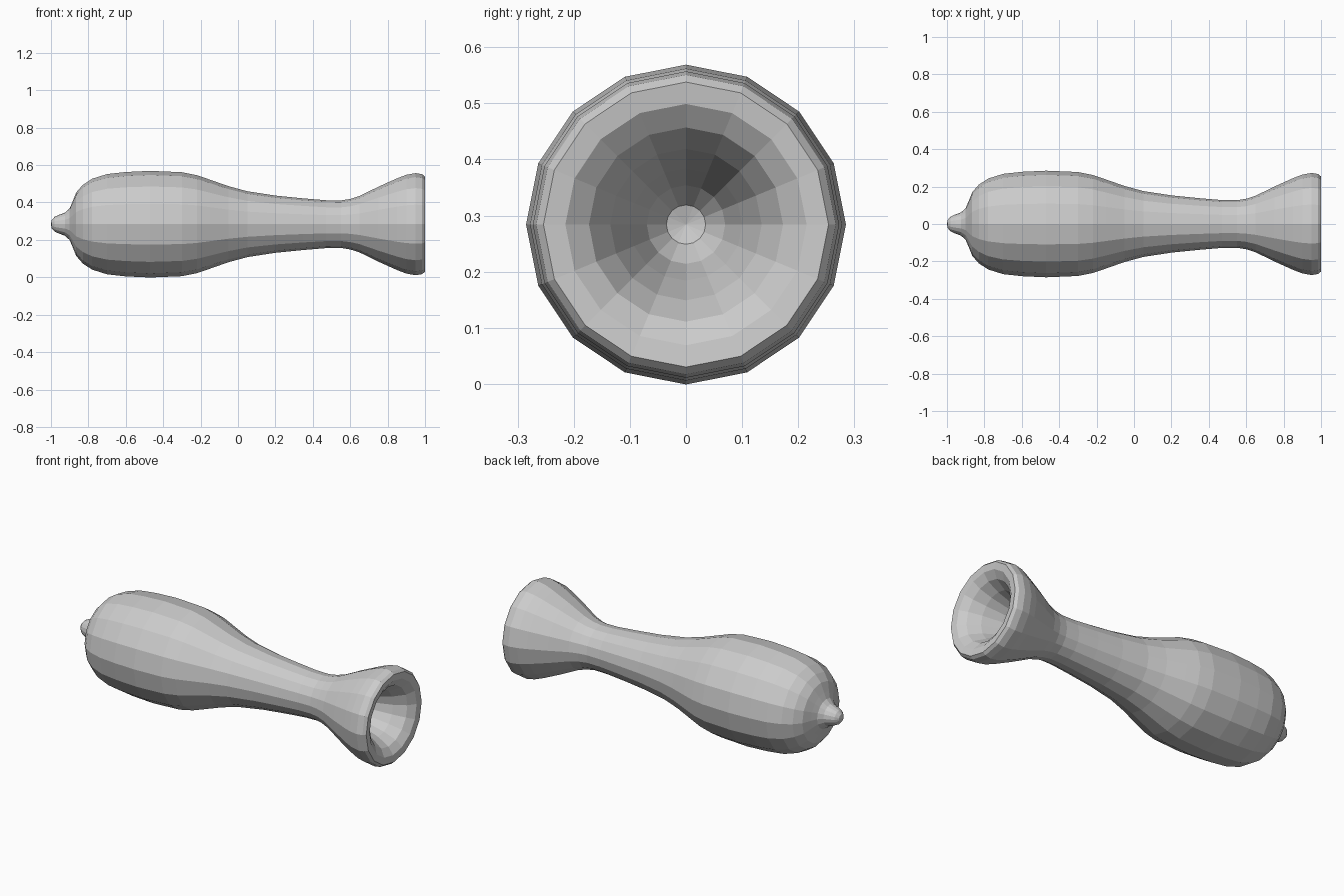
import bpy, bmesh
from math import sin, cos, pi

SIDES = 16
AXIS_Z = 0.284

# Half profile (x, radius): pointed tip, bulb, waist, flared mouth
outer = [(-1.0, 0), (-0.996, 0.022), (-0.98, 0.04), (-0.955, 0.051), (-0.925, 0.062),
         (-0.90, 0.085), (-0.885, 0.12), (-0.865, 0.17), (-0.83, 0.21), (-0.78, 0.243),
         (-0.70, 0.268), (-0.60, 0.279), (-0.47, 0.285), (-0.30, 0.278), (-0.22, 0.262),
         (-0.15, 0.238), (-0.05, 0.203), (0.05, 0.176), (0.20, 0.153), (0.35, 0.138),
         (0.47, 0.128), (0.55, 0.127), (0.60, 0.135), (0.65, 0.151), (0.75, 0.200),
         (0.85, 0.245), (0.90, 0.264), (0.95, 0.273), (0.985, 0.267), (1.0, 0.254)]
# Rounded lip and hollow cone inside the mouth
inner = [(0.995, 0.215), (0.965, 0.173), (0.90, 0.135), (0.80, 0.10),
         (0.70, 0.07), (0.65, 0.035), (0.64, 0)]


def lathe(name, profile):
    bm = bmesh.new()
    rings = []
    for x, r in profile:
        n = SIDES if r else 1
        rings.append([bm.verts.new((x, r * sin(2 * pi * i / SIDES),
                                    AXIS_Z + r * cos(2 * pi * i / SIDES))) for i in range(n)])
    for a, b in zip(rings, rings[1:]):
        for i in range(SIDES):
            j = (i + 1) % SIDES
            quad = [a[i % len(a)], a[j % len(a)], b[j % len(b)], b[i % len(b)]]
            bm.faces.new(list(dict.fromkeys(quad)))
    bmesh.ops.recalc_face_normals(bm, faces=bm.faces)
    mesh = bpy.data.meshes.new(name)
    bm.to_mesh(mesh)
    bm.free()
    obj = bpy.data.objects.new(name, mesh)
    bpy.context.collection.objects.link(obj)
    return obj


# Turned body with hollow flared end
lathe("turned_handle", outer + inner)
